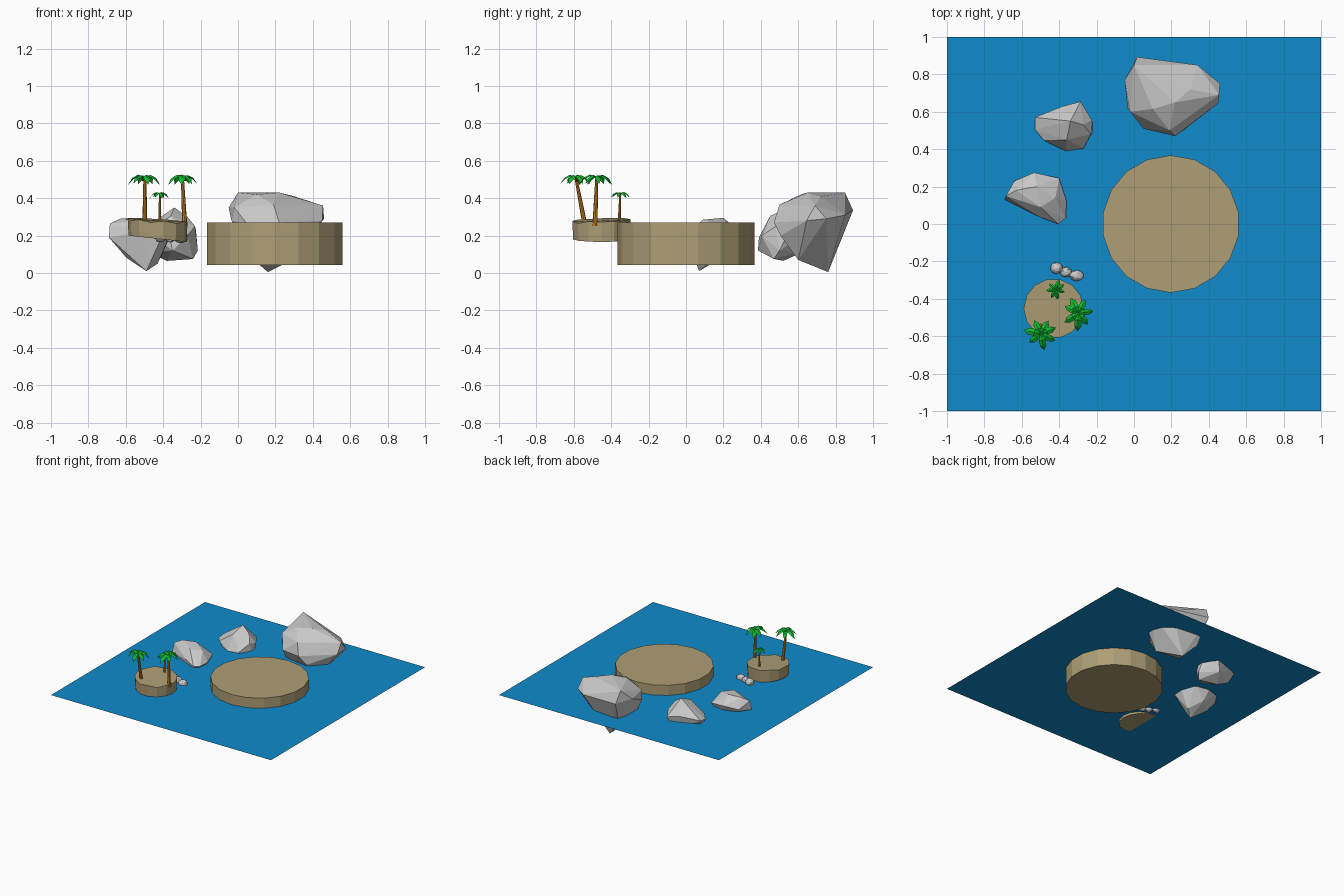
import bpy, bmesh, math, random
from mathutils import Vector

if "Cube" in bpy.data.objects:
    bpy.data.objects.remove(bpy.data.objects["Cube"])

random.seed(4)
WATER_Z = 0.187


def material(name, rgb):
    m = bpy.data.materials.new(name)
    m.diffuse_color = (*rgb, 1)
    m.use_nodes = True
    m.node_tree.nodes["Principled BSDF"].inputs["Base Color"].default_value = m.diffuse_color
    return m


WATER = material("water_blue", (0.005, 0.26, 0.6))
SAND = material("sand", (0.42, 0.345, 0.18))
BARK = material("bark", (0.6, 0.23, 0.02))
LEAF = material("leaf_green", (0.005, 0.5, 0.03))
FRUIT = material("fruit_red", (0.35, 0.03, 0.02))


def finish(bm, name, mat=None, fix_normals=True):
    if fix_normals:
        bmesh.ops.recalc_face_normals(bm, faces=bm.faces)
    me = bpy.data.meshes.new(name)
    bm.to_mesh(me)
    bm.free()
    ob = bpy.data.objects.new(name, me)
    bpy.context.collection.objects.link(ob)
    if mat:
        me.materials.append(mat)
    return ob


def loft(name, rings, mat):
    """Skin rings of points and cap both ends."""
    bm = bmesh.new()
    vs = [[bm.verts.new(p) for p in r] for r in rings]
    n = len(vs[0])
    for a, b in zip(vs, vs[1:]):
        for i in range(n):
            j = (i + 1) % n
            bm.faces.new((a[i], a[j], b[j], b[i]))
    bm.faces.new(vs[0])
    bm.faces.new(vs[-1])
    return finish(bm, name, mat)


def circle(c, r, n, start=0.0):
    return [Vector((c[0] + r * math.cos(start + math.tau * i / n),
                    c[1] + r * math.sin(start + math.tau * i / n), c[2]))
            for i in range(n)]


def rock(name, pts):
    """Faceted boulder: convex hull of a few corner points."""
    bm = bmesh.new()
    for p in pts:
        bm.verts.new(p)
    res = bmesh.ops.convex_hull(bm, input=bm.verts)
    loose = [v for v in bm.verts if not v.link_faces]
    bmesh.ops.delete(bm, geom=loose, context='VERTS')
    return finish(bm, name)


def ball(name, c, scale, mat=None, jitter=0.0):
    bm = bmesh.new()
    bmesh.ops.create_icosphere(bm, subdivisions=1 if not jitter else 2, radius=1)
    for v in bm.verts:
        k = 1 + random.uniform(-jitter, jitter)
        v.co = Vector(c) + Vector([v.co[i] * scale[i] * k for i in range(3)])
    return finish(bm, name, mat)


# water sheet
bm = bmesh.new()
bm.faces.new([bm.verts.new((x, y, WATER_Z)) for x, y in ((-1, -1), (1, -1), (1, 1), (-1, 1))])
finish(bm, "water", WATER, False)

# main round island
loft("main_island", [circle((0.197, 0, z), 0.367, 18, math.pi / 2) for z in (0.043, 0.27)], SAND)

# small tilted island with a slightly uneven rim
low = circle((-0.43, -0.452, 0.183), 0.155, 14)
top = circle((-0.43, -0.452, 0.28), 0.16, 14)
for i, (a, b) in enumerate(zip(low, top)):
    dx, dy = a.x + 0.43, a.y + 0.452
    a.z -= 0.11 * dx
    b.z += -0.05 * dx + 0.04 * dy + 0.006 * math.sin(3 * i)
loft("palm_island", [low, top], SAND)

# boulders
rock("large_rock", [
    (0.0, 0.85, 0.43), (0.22, 0.65, 0.43), (0.10, 0.615, 0.42), (0.016, 0.893, 0.335),
    (-0.05, 0.77, 0.35), (-0.035, 0.62, 0.28), (-0.02, 0.60, 0.35), (0.05, 0.51, 0.26),
    (0.22, 0.47, 0.27), (0.19, 0.50, 0.365), (0.27, 0.505, 0.20), (0.45, 0.645, 0.28),
    (0.455, 0.69, 0.36), (0.46, 0.75, 0.29), (0.34, 0.85, 0.31), (0.30, 0.72, 0.41),
    (0.16, 0.76, 0.005), (0.06, 0.60, 0.09), (0.29, 0.60, 0.07), (0.05, 0.80, 0.12)])
rock("middle_rock", [
    (-0.34, 0.55, 0.35), (-0.36, 0.45, 0.305), (-0.27, 0.53, 0.30), (-0.38, 0.63, 0.24),
    (-0.285, 0.655, 0.22), (-0.225, 0.555, 0.23), (-0.23, 0.48, 0.25), (-0.27, 0.405, 0.20),
    (-0.365, 0.39, 0.19), (-0.48, 0.445, 0.22), (-0.53, 0.505, 0.21), (-0.53, 0.57, 0.22),
    (-0.215, 0.50, 0.12), (-0.24, 0.47, 0.075), (-0.38, 0.52, 0.065), (-0.35, 0.385, 0.12),
    (-0.48, 0.53, 0.11), (-0.32, 0.62, 0.11)])
rock("left_rock", [
    (-0.63, 0.18, 0.29), (-0.52, 0.20, 0.295), (-0.50, 0.09, 0.285), (-0.685, 0.15, 0.265),
    (-0.535, 0.275, 0.23), (-0.40, 0.245, 0.21), (-0.42, 0.14, 0.27), (-0.36, 0.12, 0.20),
    (-0.365, 0.03, 0.20), (-0.405, 0.0, 0.20), (-0.50, 0.035, 0.22), (-0.69, 0.13, 0.19),
    (-0.64, 0.23, 0.21), (-0.595, 0.14, 0.08), (-0.49, 0.07, 0.01), (-0.43, 0.12, 0.05),
    (-0.50, 0.22, 0.10)])

# pebbles beside the palm island
for i, (c, s) in enumerate([((-0.415, -0.235, 0.197), (0.033, 0.031, 0.033)),
                            ((-0.362, -0.258, 0.193), (0.032, 0.028, 0.03)),
                            ((-0.306, -0.276, 0.19), (0.041, 0.029, 0.032))]):
    ball(f"pebble_{i + 1}", c, s, jitter=0.08)


def palm(name, base, tip, size, leaves, spin):
    base, tip = Vector(base), Vector(tip)
    # flared, segmented trunk
    rings = []
    for k in range(5):
        t = k / 4
        p = base.lerp(tip, t)
        rings.append(circle(p, size * (0.15 - 0.06 * t), 8))
    loft(name + "_trunk", rings, BARK)
    # drooping fronds with a raised midrib
    bm = bmesh.new()
    prof = [(0.0, 0.10, 0.05), (0.38, 0.22, 0.20), (0.72, 0.05, 0.19), (1.0, -0.36, 0.0)]
    for i in range(leaves):
        a = spin + math.tau * i / leaves + random.uniform(-0.15, 0.15)
        d = Vector((math.cos(a), math.sin(a), 0))
        s = Vector((-d.y, d.x, 0))
        L = size * random.uniform(0.88, 1.1)
        rows = []
        for r, z, w in prof:
            m = tip + d * (r * L) + Vector((0, 0, z * L))
            drop = Vector((0, 0, -w * L * 0.5))
            rows.append([bm.verts.new(q) for q in
                         (m - s * w * L + drop, m, m + s * w * L + drop)])
        for p, q in zip(rows, rows[1:]):
            for j in (0, 1):
                bm.faces.new((p[j], q[j], q[j + 1], p[j + 1]))
    bmesh.ops.remove_doubles(bm, verts=bm.verts, dist=0.0005)
    finish(bm, name + "_fronds", LEAF, False)
    # fruit under the crown
    if size > 0.07:
        for i in range(2):
            a = spin + 2.2 * i
            ball(f"{name}_fruit_{i + 1}",
                 tip + Vector((0.014 * math.cos(a), 0.014 * math.sin(a), -0.006)),
                 (0.009,) * 3, FRUIT)


palm("front_palm", (-0.498, -0.543, 0.27), (-0.498, -0.588, 0.505), 0.088, 7, 0.3)
palm("right_palm", (-0.285, -0.487, 0.255), (-0.297, -0.477, 0.505), 0.09, 7, 0.1)
palm("small_palm", (-0.418, -0.357, 0.27), (-0.418, -0.352, 0.42), 0.054, 7, 0.5)
